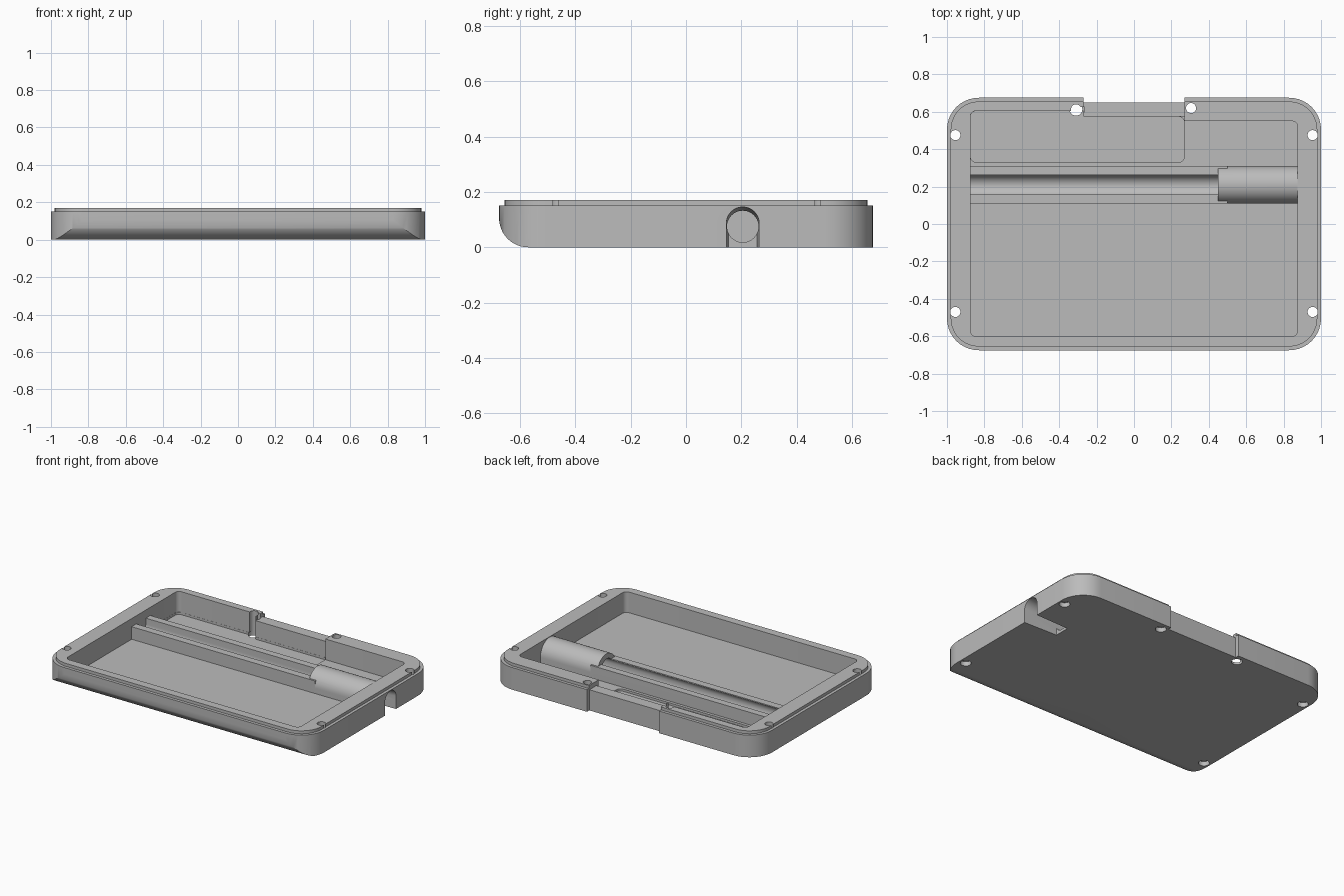
import bpy, bmesh, math
from mathutils import Vector, Matrix

cube = bpy.data.objects.get("Cube")
if cube:
    bpy.data.objects.remove(cube)

grey = bpy.data.materials.new("plain_grey")
grey.use_nodes = True
COLOR = (0.5, 0.5, 0.5, 1)
grey.diffuse_color = COLOR
grey.node_tree.nodes["Principled BSDF"].inputs["Base Color"].default_value = COLOR


def rounded(corners, steps=10):
    """Outline from (u, v, radius) corners, each rounded by its radius."""
    out = []
    for i, (u, v, r) in enumerate(corners):
        p = Vector((u, v))
        if r == 0:
            out.append(p)
            continue
        a = (Vector(corners[i - 1][:2]) - p).normalized()
        b = (Vector(corners[(i + 1) % len(corners)][:2]) - p).normalized()
        centre = p + (a + b) * r
        for k in range(steps + 1):
            t = math.pi / 2 * k / steps
            out.append(centre - b * r * math.cos(t) - a * r * math.sin(t))
    return out


def rect(u0, u1, v0, v1, r=0):
    return rounded([(u0, v0, r), (u1, v0, r), (u1, v1, r), (u0, v1, r)])


def circle(u, v, r, n=32):
    return [Vector((u + r * math.cos(2 * math.pi * k / n),
                    v + r * math.sin(2 * math.pi * k / n))) for k in range(n)]


def arch(u, r, bottom, spring, n=24):
    """Straight-sided outline with a half-round top."""
    return [Vector((u - r, bottom)), Vector((u + r, bottom))] + [
        Vector((u + r * math.cos(math.pi * k / n), spring + r * math.sin(math.pi * k / n)))
        for k in range(n + 1)]


def loft(name, sections, axis="z"):
    """Solid through (outline, position) sections along z (x, y) or x (y, z)."""
    bm = bmesh.new()
    loops = []
    for pts, w in sections:
        loops.append([bm.verts.new((p.x, p.y, w) if axis == "z" else (w, p.x, p.y)) for p in pts])
    for a, b in zip(loops, loops[1:]):
        for i in range(len(a)):
            j = (i + 1) % len(a)
            bm.faces.new((a[i], a[j], b[j], b[i]))
    bm.faces.new(loops[0][::-1])
    bm.faces.new(loops[-1])
    bmesh.ops.recalc_face_normals(bm, faces=bm.faces)
    mesh = bpy.data.meshes.new(name)
    bm.to_mesh(mesh)
    bm.free()
    mesh.materials.append(grey)
    obj = bpy.data.objects.new(name, mesh)
    bpy.context.collection.objects.link(obj)
    return obj


def prism(name, pts, w0, w1, axis="z"):
    return loft(name, [(pts, w0), (pts, w1)], axis)


def combine(tool, operation="DIFFERENCE"):
    """Apply a boolean to the tray and discard the tool."""
    mod = tray.modifiers.new("cut", "BOOLEAN")
    mod.object, mod.operation, mod.solver = tool, operation, "EXACT"
    bpy.context.view_layer.objects.active = tray
    bpy.ops.object.modifier_apply(modifier=mod.name)
    bpy.data.objects.remove(tool)


# Outer shell with a stepped lip and a rounded lower front edge
outer = rect(-1, 1, -0.675, 0.675, 0.17)
lip = rect(-0.98, 0.98, -0.655, 0.655, 0.15)
tray = loft("case_tray", [(outer, 0), (outer, 0.15), (lip, 0.15), (lip, 0.17)])
side = rounded([(-0.675, 0, 0.105), (0.8, 0, 0), (0.8, 0.3, 0), (-0.675, 0.3, 0)], 16)
combine(prism("side_profile", side, -1.2, 1.2, "x"), "INTERSECT")

# Main cavity and the deeper back pocket
R = 0.03
combine(prism("cavity", rounded([
    (-0.875, -0.6, R), (0.875, -0.6, R), (0.875, 0.55, R), (0.27, 0.55, 0),
    (0.27, 0.575, 0), (-0.27, 0.575, 0), (-0.27, 0.605, 0), (-0.875, 0.605, R)]), 0.03, 0.3))
combine(prism("pocket", rounded([
    (-0.874, 0.33, R), (0.269, 0.33, R), (0.269, 0.574, R),
    (-0.271, 0.574, 0), (-0.271, 0.604, 0), (-0.874, 0.604, R)]), 0.015, 0.1))

# Trough block and its arched sleeve
combine(prism("trough_block", rect(0.11, 0.31, 0.01, 0.115), -0.9, 0.5, "x"), "UNION")
combine(prism("sleeve", arch(0.21, 0.1, 0.01, 0.067), 0.45, 0.9, "x"), "UNION")

# Round bore, open top of the trough and side finger slot
AXIS_Y, AXIS_Z, BORE = 0.205, 0.075, 0.057
combine(prism("bore", circle(AXIS_Y, AXIS_Z, BORE, 48), -0.875, 1.1, "x"))
combine(prism("trough_opening", rect(0.16, AXIS_Y + BORE, AXIS_Z, 0.3), -0.875, 0.45, "x"))
combine(loft("finger_slot", [(arch(AXIS_Y, 0.052, -0.1, AXIS_Z), 0.75),
                             (arch(AXIS_Y, 0.06, -0.1, 0.087), 1.02)], "x"))

# Notch in the back wall, with a slit reaching the screw hole
combine(prism("notch", rect(-0.27, 0.27, 0.65, 0.8), -0.1, 0.3))
combine(prism("notch_top", rect(-0.269, 0.269, 0.54, 0.8), 0.14, 0.3))
combine(prism("notch_slit", rect(-0.31, -0.265, 0.6, 0.625), 0.03, 0.3))

# Through screw holes with wider seats underneath
for x, y in [(0.955, 0.475), (-0.955, 0.475), (0.955, -0.47), (-0.955, -0.47),
             (0.305, 0.62), (-0.31, 0.613)]:
    small, seat = circle(x, y, 0.027, 24), circle(x, y, 0.034, 24)
    combine(loft("screw_hole", [(seat, -0.05), (seat, 0.03), (small, 0.03), (small, 0.3)]))

# Smooth curves, sharp edges
bpy.ops.object.select_all(action="DESELECT")
tray.select_set(True)
bpy.context.view_layer.objects.active = tray
bpy.ops.object.shade_smooth_by_angle(angle=math.radians(30))
